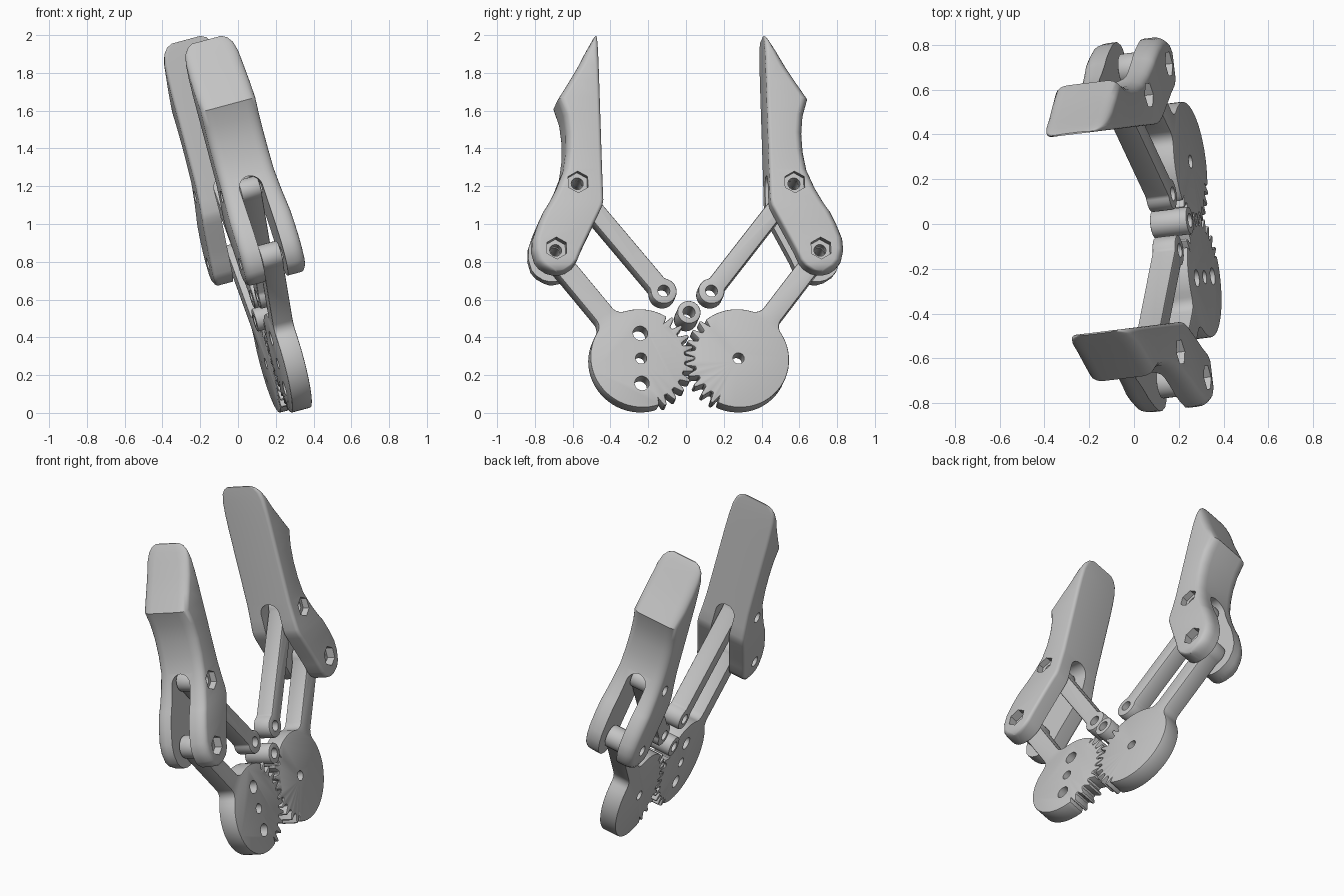
import bpy, bmesh
from math import sin, cos, pi, asin, atan2, sqrt, radians, hypot
from mathutils import Matrix, Vector

if "Cube" in bpy.data.objects:
    bpy.data.objects.remove(bpy.data.objects["Cube"])

grey = bpy.data.materials.new("light_grey")
grey.use_nodes = True
GREY = (0.55, 0.55, 0.55, 1)
grey.diffuse_color = GREY
grey.node_tree.nodes["Principled BSDF"].inputs["Base Color"].default_value = GREY

# Mechanism frame: local x = plate normal, y = sideways, z = along the fingers
TILT = (Matrix.Translation((0.305, 0.023, 0)) @ Matrix.Rotation(radians(7), 4, "Z")
        @ Matrix.Rotation(radians(-15), 4, "Y"))

# Pivots of the parallel linkage as (sideways, up)
GEAR, LINK = Vector((0.26, 0.285)), Vector((0.127, 0.654))
LOW_BOLT, TOP_BOLT = Vector((0.705, 0.86)), Vector((0.578, 1.225))
HALF = 0.055


def make(name, bm):
    bmesh.ops.recalc_face_normals(bm, faces=bm.faces)
    me = bpy.data.meshes.new(name)
    bm.to_mesh(me)
    bm.free()
    me.materials.append(grey)
    ob = bpy.data.objects.new(name, me)
    bpy.context.collection.objects.link(ob)
    return ob


def loft(name, rings):
    """Skin a stack of equal rings and cap both ends."""
    bm = bmesh.new()
    vs = [[bm.verts.new(p) for p in ring] for ring in rings]
    n = len(vs[0])
    for a, b in zip(vs, vs[1:]):
        for i in range(n):
            j = (i + 1) % n
            bm.faces.new((a[i], a[j], b[j], b[i]))
    bm.faces.new(vs[0])
    bm.faces.new(vs[-1])
    return make(name, bm)


def plate(name, outline, s, lo=-HALF, hi=HALF):
    return loft(name, [[(x, s * p[0], p[1]) for p in outline] for x in (lo, hi)])


def arc(c, r, a, b, n):
    return [Vector((c[0] + r * cos(a + (b - a) * i / n), c[1] + r * sin(a + (b - a) * i / n)))
            for i in range(n + 1)]


def apply(ob):
    dg = bpy.context.evaluated_depsgraph_get()
    me = bpy.data.meshes.new_from_object(ob.evaluated_get(dg))
    ob.modifiers.clear()
    ob.data = me


def bevel(ob, width):
    m = ob.modifiers.new("round", "BEVEL")
    m.width, m.segments, m.limit_method, m.angle_limit = width, 2, "ANGLE", radians(50)
    apply(ob)


def cut(ob, cutter):
    m = ob.modifiers.new("cut", "BOOLEAN")
    m.operation, m.object, m.solver = "DIFFERENCE", cutter, "EXACT"
    apply(ob)
    bpy.data.objects.remove(cutter)


def drill(ob, c, r, s, lo=-1, hi=1, sides=24):
    cut(ob, plate("cutter", arc(c, r, pi / 2, 2.5 * pi, sides)[:-1], s, lo, hi))


def finish(ob):
    ob.data.transform(TILT)
    bpy.ops.object.select_all(action="DESELECT")
    ob.select_set(True)
    bpy.context.view_layer.objects.active = ob
    bpy.ops.object.shade_smooth_by_angle(angle=radians(32))


def arm_outline(a, ra, b, rb, hw, f, rim):
    """Disc at a with a filleted bar to a rounded end at b; rim fills the far side of the disc."""
    d = b - a
    length, turn = d.length, atan2(d.y, d.x)
    along = sqrt((ra + f) ** 2 - (hw + f) ** 2)
    ang = atan2(hw + f, along)
    fillet = arc((along, hw + f), f, ang + pi, 1.5 * pi, 6)
    e = asin(min(1, hw / rb))
    end = arc((length, 0), rb, -pi + e, pi - e, 18)
    pts = [Vector((p.x, -p.y)) for p in fillet] + end + fillet[::-1]
    rot = Matrix.Rotation(turn, 2)
    return [rot @ p + a for p in pts] + rim(turn + ang, turn + 2 * pi - ang)


def disc_rim(c, r):
    return lambda a, b: arc(c, r, a, b, 26)[1:-1]


def gear_rim(phase, last):
    """Plain rim with a toothed sector facing the other gear."""
    p = 2 * pi / 28
    def rim(a, b):
        mids = [pi + (k + phase) * p for k in range(-4, last)]
        t0, t1 = mids[0] - p / 2, mids[-1] + p / 2
        pts = arc(GEAR, 0.27, a, t0, 10)[1:]
        for m in mids:
            for k, r in ((-0.36, 0.235), (-0.12, 0.285), (0.12, 0.285), (0.36, 0.235)):
                pts += arc(GEAR, r, m + k * p, 0, 1)[:1]
        return pts + arc(GEAR, 0.27, t1, b, 24)[:-1]
    return rim


# Finger stations: height, inner edge, outer edge, half width
STATIONS = [
    (0.736, 0.69, 0.72, 0.145), (0.745, 0.655, 0.755, 0.155), (0.77, 0.618, 0.792, 0.163),
    (0.80, 0.595, 0.815, 0.165), (0.86, 0.57, 0.83, 0.165), (0.92, 0.54, 0.826, 0.165),
    (1.0, 0.50, 0.797, 0.165), (1.07, 0.465, 0.765, 0.164), (1.1, 0.451, 0.745, 0.162),
    (1.13, 0.445, 0.727, 0.16), (1.2, 0.445, 0.69, 0.155), (1.3, 0.445, 0.649, 0.15),
    (1.4, 0.445, 0.632, 0.15), (1.5, 0.445, 0.628, 0.15), (1.6, 0.445, 0.638, 0.15),
    (1.69, 0.445, 0.665, 0.15), (1.78, 0.445, 0.607, 0.15), (1.87, 0.445, 0.552, 0.148),
    (1.95, 0.445, 0.509, 0.143), (2.0, 0.445, 0.48, 0.13), (2.03, 0.445, 0.463, 0.108),
    (2.045, 0.445, 0.452, 0.08)]


def finger_ring(u, wi, wo, h, s):
    """Rounded section, softer on the outer side."""
    ring, depth = [], wo - wi
    for q, (sx, out) in enumerate(((1, 1), (-1, 1), (-1, 0), (1, 0))):
        rx = 0.06 if out else 0.02
        rw = min(0.04 if out else 0.02, 0.45 * depth)
        cx, cw = sx * (h - rx), (wo - rw if out else wi + rw)
        for i in range(6):
            t = q * pi / 2 + i * pi / 10
            ring.append((cx + rx * cos(t), s * (cw + rw * sin(t)), u))
    return ring


for side, s in (("back", 1), ("front", -1)):
    # Finger with forked base, hex nut pockets and bolt holes
    finger = loft(side + "_finger", [finger_ring(*st, s) for st in STATIONS])
    slot = [(-0.062, 0.6), (0.062, 0.6)] + [tuple(p) for p in arc((0, 1.235), 0.062, 0, pi, 14)]
    cut(finger, loft("cutter", [[(x, s * w, u) for x, u in slot] for w in (0.2, 1.1)]))
    for bolt in (LOW_BOLT, TOP_BOLT):
        drill(finger, bolt, 0.06, s, 0.115, 0.4, 6)
        drill(finger, bolt, 0.032, s)
    finish(finger)

    # Straight link
    link = plate(side + "_link", arm_outline(LINK, 0.07, TOP_BOLT, 0.062, 0.05, 0.03,
                                             disc_rim(LINK, 0.07)), s)
    bevel(link, 0.01)
    for c in (LINK, TOP_BOLT):
        drill(link, c, 0.032, s)
    finish(link)

    # Toothed sector with its driving arm
    rim = gear_rim(0, 6) if s < 0 else gear_rim(0.5, 5)
    gear = plate(side + "_gear_arm", arm_outline(GEAR, 0.27, LOW_BOLT, 0.07, 0.056, 0.06, rim), s)
    bevel(gear, 0.01)
    for c in (GEAR, LOW_BOLT):
        drill(gear, c, 0.03, s)
    if s < 0:
        for dz in (-0.137, 0.137):
            drill(gear, GEAR + Vector((0, dz)), 0.039, s)
    finish(gear)

# Loose spacer between the links
spacer = plate("spacer", arc((0, 0.53), 0.062, 0, 2 * pi, 32)[:-1], 1, -0.085, 0.085)
bevel(spacer, 0.006)
drill(spacer, (0, 0.53), 0.032, 1)
finish(spacer)
